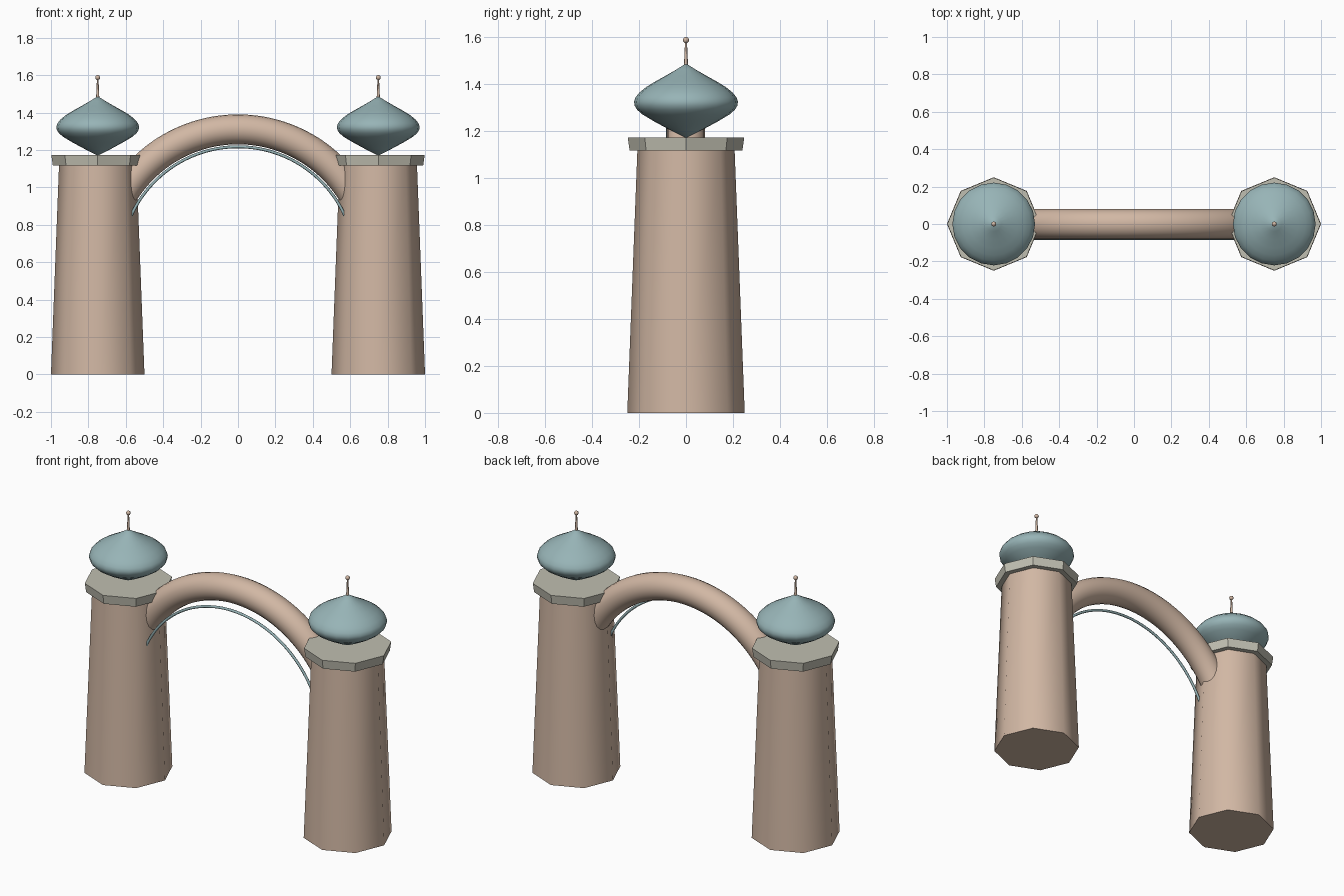
import bpy, bmesh, math

if "Cube" in bpy.data.objects:
    bpy.data.objects.remove(bpy.data.objects["Cube"])

def material(name, rgb):
    m = bpy.data.materials.new(name)
    m.diffuse_color = (*rgb, 1)
    m.use_nodes = True
    m.node_tree.nodes["Principled BSDF"].inputs["Base Color"].default_value = m.diffuse_color
    return m

STONE = material("warm stone", (0.64, 0.475, 0.37))
CAP = material("pale grey stone", (0.53, 0.52, 0.44))
TEAL = material("dusty teal", (0.31, 0.455, 0.47))

def finish(name, bm, mat, angle):
    bmesh.ops.remove_doubles(bm, verts=bm.verts, dist=1e-5)
    bmesh.ops.recalc_face_normals(bm, faces=bm.faces)
    me = bpy.data.meshes.new(name)
    bm.to_mesh(me)
    bm.free()
    me.materials.append(mat)
    ob = bpy.data.objects.new(name, me)
    bpy.context.collection.objects.link(ob)
    bpy.ops.object.select_all(action='DESELECT')
    ob.select_set(True)
    bpy.context.view_layer.objects.active = ob
    if angle:
        bpy.ops.object.shade_smooth_by_angle(angle=math.radians(angle))
    return ob

def skin(bm, rings):
    """Join successive vertex rings with quads and close both ends."""
    n = len(rings[0])
    for a, b in zip(rings, rings[1:]):
        for i in range(n):
            j = (i + 1) % n
            bm.faces.new((a[i], a[j], b[j], b[i]))
    bm.faces.new(rings[0])
    bm.faces.new(rings[-1])

def lathe(name, x, profile, sides, mat, angle):
    bm = bmesh.new()
    rings = []
    for r, z in profile:
        r = max(r, 0.0004)
        rings.append([bm.verts.new((x + r * math.cos(2 * math.pi * i / sides),
                                    r * math.sin(2 * math.pi * i / sides), z))
                      for i in range(sides)])
    skin(bm, rings)
    return finish(name, bm, mat, angle)

def arc_tube(name, radius, tube, y, z, half_angle, sides, mat, steps=48):
    bm = bmesh.new()
    rings = []
    for s in range(steps + 1):
        t = math.radians(half_angle) * (2 * s / steps - 1)
        ring = []
        for i in range(sides):
            a = 2 * math.pi * i / sides
            r = radius + tube * math.cos(a)
            ring.append(bm.verts.new((r * math.sin(t), y + tube * math.sin(a),
                                      z + r * math.cos(t))))
        rings.append(ring)
    skin(bm, rings)
    return finish(name, bm, mat, 60)

DOME = [(0, 1.17), (0.07, 1.205), (0.14, 1.243), (0.185, 1.27), (0.208, 1.29),
        (0.219, 1.308), (0.221, 1.325), (0.215, 1.343), (0.197, 1.365),
        (0.168, 1.388), (0.13, 1.411), (0.085, 1.436), (0.04, 1.462), (0, 1.487)]

for side, x in (("left", -0.75), ("right", 0.75)):
    # tapered octagonal tower and its flared cap slab
    lathe(side + "_tower", x, [(0.25, 0), (0.207, 1.117)], 8, STONE, 50)
    lathe(side + "_tower_cap", x, [(0.24, 1.117), (0.248, 1.172)], 8, CAP, 0)
    # onion dome
    lathe(side + "_dome", x, DOME, 20, TEAL, 50)
    # finial spike and ball
    lathe(side + "_finial_spike", x, [(0.009, 1.47), (0.004, 1.585)], 8, STONE, 50)
    ball = [(0.013 * math.sin(math.pi * k / 8), 1.587 - 0.013 * math.cos(math.pi * k / 8))
            for k in range(9)]
    lathe(side + "_finial_ball", x, ball, 12, STONE, 50)

# bridge arch, and the thin trim rib along its lower front edge
arc_tube("arch", 0.72, 0.08, 0, 0.59, 60, 20, STONE)
arc_tube("arch_trim", 0.627, 0.008, -0.077, 0.59, 66, 8, TEAL)
